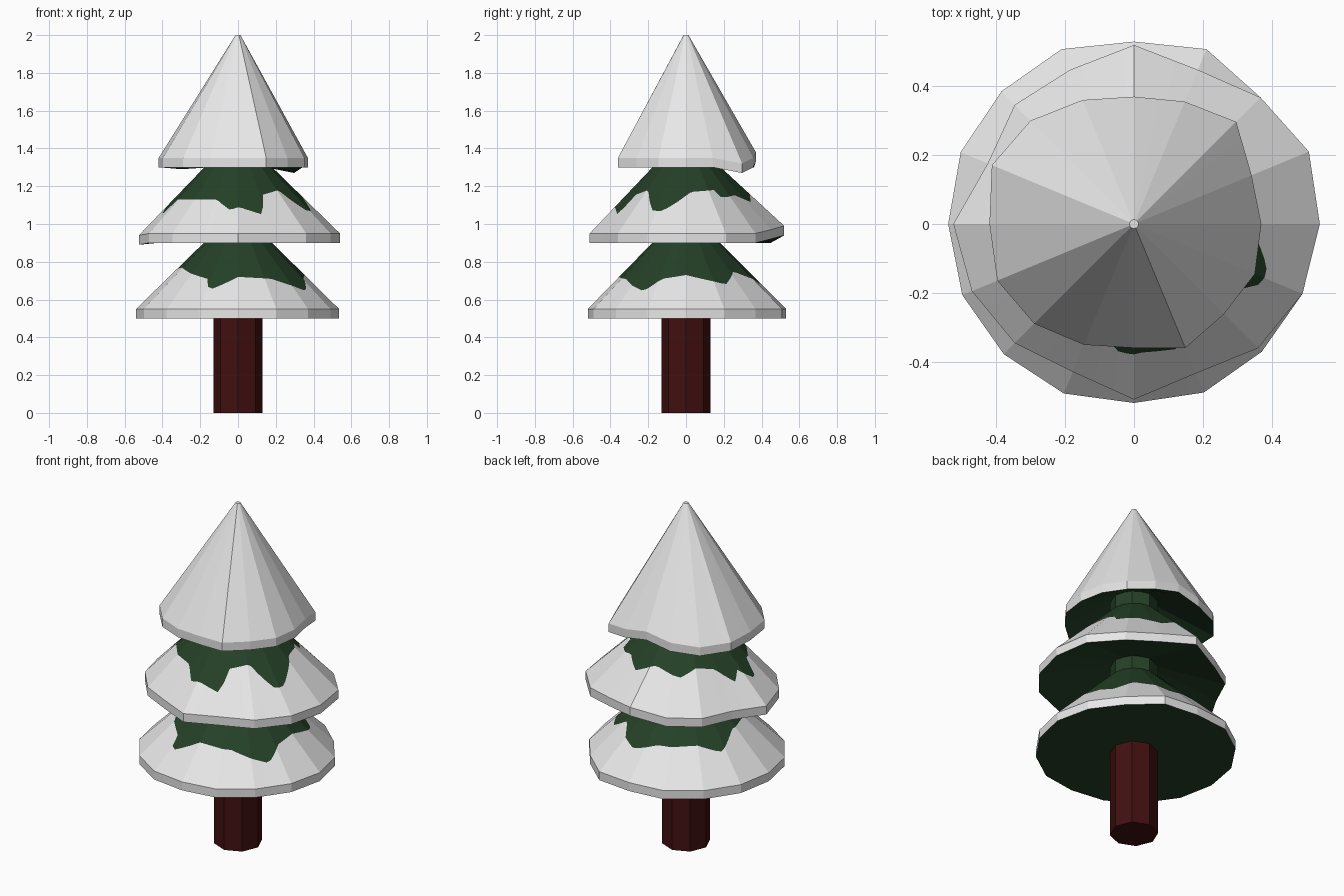
import bpy, bmesh, math

if "Cube" in bpy.data.objects:
    bpy.data.objects.remove(bpy.data.objects["Cube"])

SIDES, STEP = 16, 6           # sides of each tier, slices per side (for the snow line)
N = SIDES * STEP


def material(name, rgb):
    m = bpy.data.materials.new(name)
    m.diffuse_color = (*rgb, 1)
    m.use_nodes = True
    m.node_tree.nodes["Principled BSDF"].inputs["Base Color"].default_value = m.diffuse_color
    return m


SNOW = material("snow white", (0.8, 0.8, 0.8))
GREEN = material("pine green", (0.018, 0.052, 0.02))
BARK = material("dark red bark", (0.052, 0.005, 0.005))


def ring(radii, heights):
    """Polygon ring with SIDES corners, each straight edge sliced STEP times."""
    corners = [(r * math.cos(2 * math.pi * k / SIDES), r * math.sin(2 * math.pi * k / SIDES), h)
               for k, (r, h) in enumerate(zip(radii, heights))]
    out = []
    for i in range(N):
        a, b, f = corners[i // STEP], corners[(i // STEP + 1) % SIDES], i % STEP / STEP
        out.append(tuple(p + (q - p) * f for p, q in zip(a, b)))
    return out


def snow_height(line, deg):
    """Height of the ragged snow edge at an angle, from (angle, height) points."""
    pts = line + [(line[0][0] + 360, line[0][1])]
    for (a, ha), (b, hb) in zip(pts, pts[1:]):
        if a <= deg <= b:
            return ha + (hb - ha) * (deg - a) / (b - a)


def tier(name, radii, z, top_r, top_z, under_z, line=None, slump={}):
    """Branch layer: underside, vertical rim, snowy slope and bare upper slope."""
    dz = [slump.get(k, 0) for k in range(SIDES)]
    low = ring(radii, [z + d for d in dz])
    rim = ring(radii, [z + 0.05 + d for d in dz])
    top = ring([top_r] * SIDES, [top_z] * SIDES)
    inner = ring([0.12] * SIDES, [under_z] * SIDES)
    rows, mats = [inner, low, rim], [1, 0]
    if line:
        mid = []
        for i in range(N):
            t = (snow_height(line, 360 * i / N) - z - 0.05) / (top_z - z - 0.05)
            mid.append(tuple(p + (q - p) * t for p, q in zip(rim[i], top[i])))
        rows += [mid, top]
        mats += [0, 1]
    else:
        rows.append(top)
        mats.append(0)
    bm = bmesh.new()
    vs = [[bm.verts.new(c) for c in row] for row in rows]
    for lo, hi, m in zip(vs, vs[1:], mats):
        for i in range(N):
            j = (i + 1) % N
            bm.faces.new((lo[i], lo[j], hi[j], hi[i])).material_index = m
    bm.faces.new(vs[-1]).material_index = 1 if line else 0
    bm.faces.new(vs[0][::-1]).material_index = 1
    bmesh.ops.recalc_face_normals(bm, faces=bm.faces)
    me = bpy.data.meshes.new(name)
    bm.to_mesh(me)
    bm.free()
    me.materials.append(SNOW)
    me.materials.append(GREEN)
    bpy.context.collection.objects.link(bpy.data.objects.new(name, me))


def post(name, z0, z1, mat):
    bpy.ops.mesh.primitive_cylinder_add(vertices=8, radius=0.13, depth=z1 - z0,
                                        location=(0, 0, (z0 + z1) / 2))
    ob = bpy.context.object
    ob.name = name
    ob.data.materials.append(mat)


# Trunk, and the green stem showing between the tiers
post("trunk", 0, 0.52, BARK)
post("lower_stem", 0.9, 1.05, GREEN)
post("upper_stem", 1.3, 1.45, GREEN)

# Bottom tier
tier("bottom_branches",
     [.535, .53, .52, .55, .53, .55, .545, .545, .54, .54, .535, .533, .52, .53, .525, .53],
     0.5, 0.13, 0.95, 0.5,
     [(0, .73), (33, .68), (50, .75), (80, .68), (100, .72), (135, .73), (153, .69),
      (175, .76), (200, .77), (244, .71), (249, .65), (270, .72), (299, .71),
      (328, .645), (340, .71)])

# Middle tier, its back rim slightly lifted
tier("middle_branches",
     [.54, .55, .52, .485, .52, .485, .49, .46, .525, .51, .49, .465, .51, .47, .51, .53],
     0.9, 0.13, 1.35, 1.03,
     [(0, 1.15), (5, 1.17), (30, 1.18), (34, 1.14), (55, 1.15), (75, 1.1), (95, 1.15),
      (120, 1.12), (135, 1.16), (155, 1.14), (169, 1.07), (176, 1.12), (190, 1.05),
      (198, 1.13), (249, 1.13), (263, 1.075), (271, 1.09), (290, 1.05), (296, 1.155),
      (317, 1.18), (334, 1.07), (342, 1.07)],
     {3: .02, 4: .04, 8: -.01})

# Top tier, fully covered in snow
tier("top_snow_cone",
     [.37, .37, .42, .385, .37, .39, .425, .447, .42, .43, .41, .38, .36, .39, .37, .38],
     1.3, 0.013, 2.0, 1.43, None, {2: -.03, 4: .03, 6: -.01})
